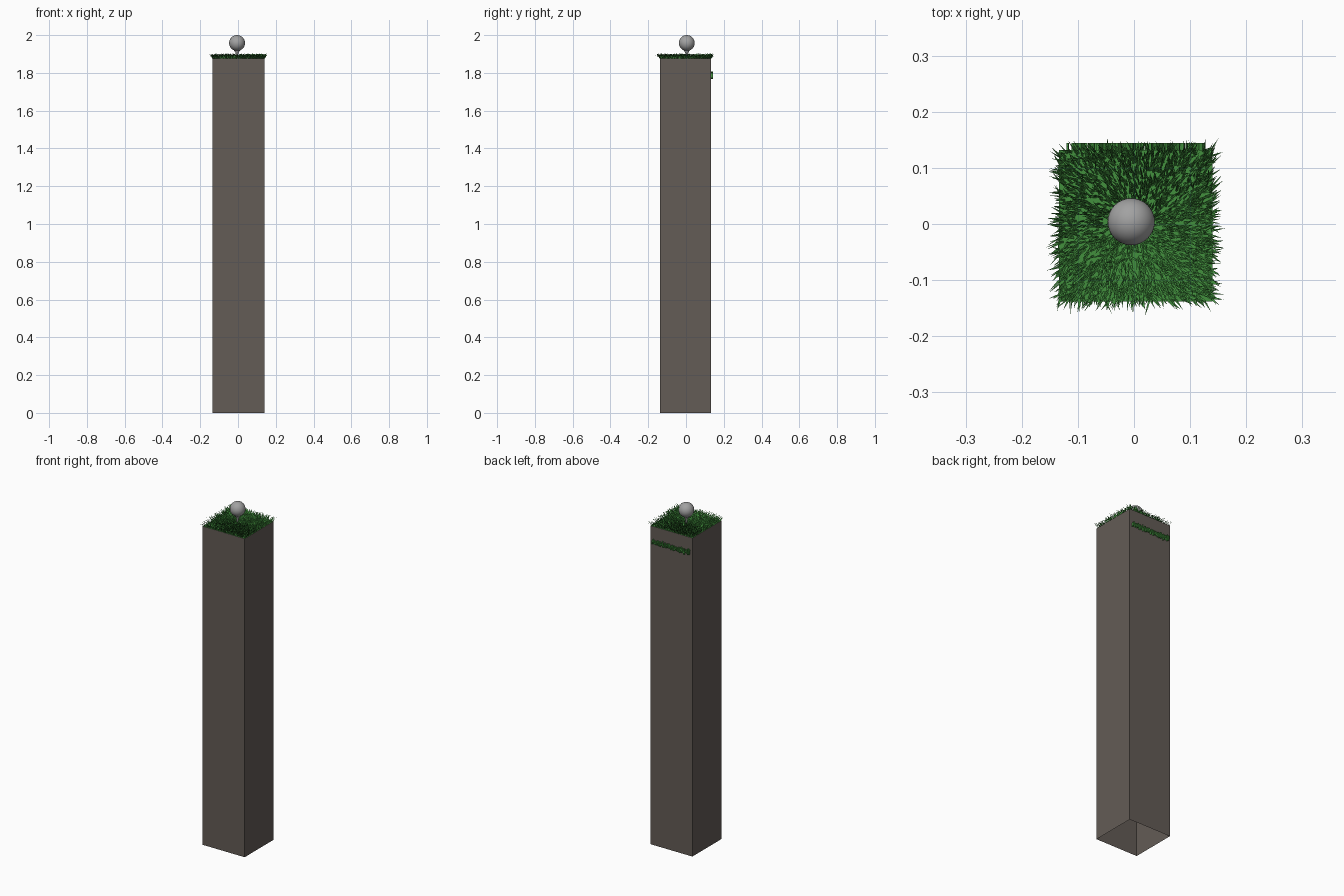
import bpy, bmesh, math, random
from mathutils import Vector, Matrix

if "Cube" in bpy.data.objects:
    bpy.data.objects.remove(bpy.data.objects["Cube"])

random.seed(7)
X0, X1, Y0, Y1, TOP = -0.134, 0.14, -0.138, 0.132, 1.875


def material(name, rgb):
    m = bpy.data.materials.new(name)
    m.diffuse_color = (*rgb, 1)
    m.use_nodes = True
    m.node_tree.nodes["Principled BSDF"].inputs["Base Color"].default_value = m.diffuse_color
    return m


STONE = material("brown grey", (0.125, 0.106, 0.092))
GREEN = material("grass green", (0.055, 0.28, 0.048))
GREY = material("ball grey", (0.36, 0.36, 0.36))


def finish(name, bm, mat):
    me = bpy.data.meshes.new(name)
    bm.to_mesh(me)
    bm.free()
    ob = bpy.data.objects.new(name, me)
    bpy.context.collection.objects.link(ob)
    me.materials.append(mat)
    return ob


def quad(bm, pts):
    bm.faces.new([bm.verts.new(p) for p in pts])


# Hollow square pillar, open underneath
corners = [(X0, Y0), (X1, Y0), (X1, Y1), (X0, Y1)]
bm = bmesh.new()
low = [bm.verts.new((x, y, 0)) for x, y in corners]
high = [bm.verts.new((x, y, TOP)) for x, y in corners]
for i in range(4):
    j = (i + 1) % 4
    bm.faces.new((low[i], low[j], high[j], high[i]))
finish("pillar", bm, STONE)

# Turf sheet closing the top
bm = bmesh.new()
quad(bm, [(x, y, TOP) for x, y in corners])
finish("turf", bm, GREEN)

# Grass blades: tapered strips leaning outward, more so near the rim
bm = bmesh.new()
for _ in range(2600):
    x, y = random.uniform(X0, X1), random.uniform(Y0, Y1)
    rim = max(abs(x), abs(y)) / 0.138
    ang = math.atan2(y, x) + random.gauss(0.15, 0.35)
    out = Vector((math.cos(ang), math.sin(ang), 0))
    side = Vector((-out.y, out.x, 0)) * random.uniform(0.0011, 0.0019)
    reach = random.uniform(0.010, 0.018) + 0.011 * rim * random.random()
    rise = random.uniform(0.014, 0.029)
    base = Vector((x, y, TOP))
    mid = base + out * reach * 0.42 + Vector((0, 0, rise * 0.6))
    tip = base + out * reach + Vector((0, 0, rise))
    b0, b1, m0, m1, t = [bm.verts.new(p) for p in (
        base - side, base + side, mid - side * 0.8, mid + side * 0.8, tip)]
    bm.faces.new((b0, b1, m1, m0))
    bm.faces.new((m0, m1, t))
finish("grass_blades", bm, GREEN)

# Raised strip of small grass slivers on the back face
bm = bmesh.new()
COUNT = 30
for i in range(COUNT):
    x = -0.118 + 0.24 * i / (COUNT - 1)
    size = (random.uniform(0.003, 0.006), 0.012, random.uniform(0.018, 0.034))
    place = Matrix.Translation((x, Y1 + 0.006, 1.787 + random.uniform(-0.003, 0.003)))
    tilt = Matrix.Rotation(random.uniform(-0.5, 0.5), 4, 'Y')
    bmesh.ops.create_cube(bm, size=1, matrix=place @ tilt @ Matrix.Diagonal((*size, 1)))
finish("back_grass_strip", bm, GREEN)


# Tee: turned profile with a flared cup
def lathe(name, profile, n, centre, mat):
    bm = bmesh.new()
    rings = [[bm.verts.new((centre[0] + r * math.cos(2 * math.pi * k / n),
                            centre[1] + r * math.sin(2 * math.pi * k / n), z))
              for k in range(n)] for r, z in profile]
    for a, b in zip(rings, rings[1:]):
        for k in range(n):
            j = (k + 1) % n
            bm.faces.new((a[k], a[j], b[j], b[k]))
    bm.faces.new(rings[-1])
    return finish(name, bm, mat)


tee = lathe("tee", [(0.005, TOP), (0.006, 1.900), (0.009, 1.909), (0.015, 1.917),
                    (0.015, 1.919)], 20, (-0.005, 0.004), GREY)

# Ball resting on the tee
bm = bmesh.new()
bmesh.ops.create_uvsphere(bm, u_segments=32, v_segments=20, radius=0.042,
                          matrix=Matrix.Translation((-0.005, 0.004, 1.958)))
ball = finish("ball", bm, GREY)

for ob in (tee, ball):
    bpy.ops.object.select_all(action='DESELECT')
    ob.select_set(True)
    bpy.context.view_layer.objects.active = ob
    bpy.ops.object.shade_smooth_by_angle(angle=math.radians(40))
